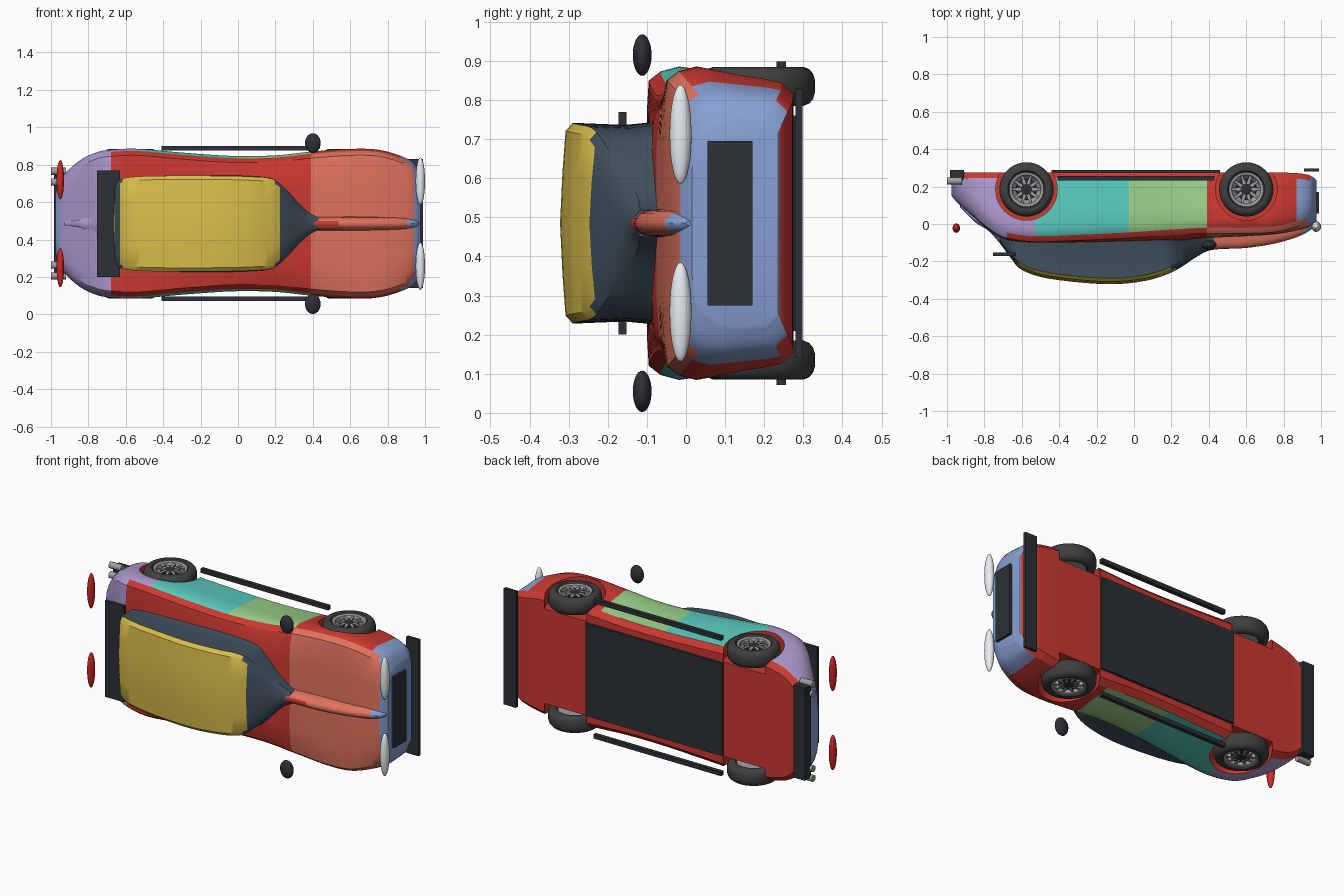
import bpy, bmesh, math
from mathutils import Vector

if "Cube" in bpy.data.objects:
    bpy.data.objects.remove(bpy.data.objects["Cube"])

ZC = 0.485  # the car lies on its side: x length, -y up, z across


def mat(name, r, g, b):
    m = bpy.data.materials.new(name)
    m.diffuse_color = (r, g, b, 1)
    m.use_nodes = True
    m.node_tree.nodes["Principled BSDF"].inputs["Base Color"].default_value = m.diffuse_color
    return m


RED = mat("red", .6, .04, .03)
SALMON = mat("salmon", .75, .17, .11)
BLUE = mat("blue", .24, .35, .65)
PURPLE = mat("purple", .42, .32, .62)
TEAL = mat("teal", .1, .6, .52)
GREEN = mat("green", .32, .62, .25)
SLATE = mat("slate", .05, .08, .11)
YELLOW = mat("yellow", .7, .52, .07)
DARK = mat("dark", .025, .03, .035)
TYRE = mat("rubber", .05, .05, .05)
RIM = mat("rim", .35, .35, .37)
LAMP = mat("lamp_white", .8, .85, .87)
TAIL = mat("lamp_red", .65, .02, .02)


def shade(ob, angle=35):
    bpy.ops.object.select_all(action='DESELECT')
    ob.select_set(True)
    bpy.context.view_layer.objects.active = ob
    bpy.ops.object.shade_smooth_by_angle(angle=math.radians(angle))


def finish(ob, mats):
    for m in mats:
        ob.data.materials.append(m)
    shade(ob)
    return ob


def add(name, bm):
    bmesh.ops.recalc_face_normals(bm, faces=bm.faces)
    me = bpy.data.meshes.new(name)
    bm.to_mesh(me)
    bm.free()
    ob = bpy.data.objects.new(name, me)
    bpy.context.collection.objects.link(ob)
    return ob


def smooth_rows(rows, n=5):
    """Catmull-Rom through the stations."""
    out = []
    for i in range(len(rows) - 1):
        quad = [rows[max(i - 1, 0)], rows[i], rows[i + 1], rows[min(i + 2, len(rows) - 1)]]
        for k in range(n):
            t = k / n
            out.append([.5 * (2 * b + (c - a) * t + (2 * a - 5 * b + 4 * c - d) * t * t
                              + (3 * b - a - 3 * c + d) * t ** 3) for a, b, c, d in zip(*quad)])
    return out + [rows[-1]]


def loft(name, rows, section, mats, pick, n=5):
    """section(row) gives (across, up) points from the top centre to the bottom centre."""
    bm = bmesh.new()
    rings = []
    for r in smooth_rows(rows, n):
        half = section(r)
        pts = half + [(-w, u) for w, u in half[-2:0:-1]]
        rings.append([bm.verts.new((r[0], -u, ZC + w)) for w, u in pts])
    for a, b in zip(rings, rings[1:]):
        for i in range(len(a)):
            j = (i + 1) % len(a)
            bm.faces.new((a[i], a[j], b[j], b[i]))
    bm.faces.new(rings[0])
    bm.faces.new(rings[-1])
    bmesh.ops.recalc_face_normals(bm, faces=bm.faces)
    for f in bm.faces:
        f.material_index = pick(f.calc_center_median(), f.normal)
    return finish(add(name, bm), mats)


def box(name, x0, x1, y0, y1, z0, z1, m=DARK):
    bm = bmesh.new()
    bmesh.ops.create_cube(bm, size=1)
    for v in bm.verts:
        v.co = ((x0 + x1) / 2 + v.co.x * (x1 - x0), (y0 + y1) / 2 + v.co.y * (y1 - y0),
                (z0 + z1) / 2 + v.co.z * (z1 - z0))
    return finish(add(name, bm), [m])


def ellipsoid(name, c, r, m):
    bm = bmesh.new()
    bmesh.ops.create_uvsphere(bm, u_segments=24, v_segments=14, radius=1)
    for v in bm.verts:
        v.co = Vector(c) + Vector(a * b for a, b in zip(v.co, r))
    return finish(add(name, bm), [m])


def lathe(name, profile, loc, mats, side=1, seg=40):
    """Revolve (radius, across) points about a z axis."""
    bm = bmesh.new()
    rings = [[bm.verts.new((loc[0] + r * math.cos(2 * math.pi * k / seg),
                            loc[1] + r * math.sin(2 * math.pi * k / seg), loc[2] + side * h))
              for k in range(seg)] for r, h in profile]
    for a, b in zip(rings, rings[1:]):
        for k in range(seg):
            bm.faces.new((a[k], a[(k + 1) % seg], b[(k + 1) % seg], b[k]))
    bm.faces.new(rings[0])
    bm.faces.new(rings[-1])
    return finish(add(name, bm), mats)


# body shell: x, half width, shoulder height, top height, lower half width, bottom
body_rows = [(-.975, .17, -.17, -.15, .16, -.25), (-.94, .25, -.13, -.11, .24, -.275),
             (-.85, .335, -.04, -.03, .32, -.275), (-.76, .38, .035, .045, .35, -.275),
             (-.68, .395, .075, .085, .36, -.275), (-.53, .40, .095, .10, .36, -.275),
             (-.3, .38, .088, .10, .35, -.275), (-.03, .362, .075, .095, .34, -.275),
             (.2, .365, .06, .09, .34, -.275), (.39, .385, .05, .075, .35, -.275),
             (.6, .40, .05, .065, .36, -.275), (.75, .395, .043, .055, .36, -.275),
             (.87, .362, .015, .035, .34, -.272), (.94, .325, -.015, .015, .315, -.26),
             (.975, .265, -.05, -.015, .26, -.235)]


def body_section(r):
    x, W, s, t, wb, b = r
    m = s - .075
    return [(0, t), (W * .5, t), (W * .75, t * .7 + s * .3), (W - .035, s), (W - .012, s - .03),
            (W, m), (W * .7 + wb * .3, m * .7 + b * .3), (W * .3 + wb * .7, m * .3 + b * .7),
            (wb, b + .03), (wb - .03, b), (0, b)]


def body_colour(c, n):
    if c.y > .24 and n.y > .5:
        return 0
    if c.x > .94 or c.x < -.95:
        return 2
    if c.x > .87:
        return 1 if n.y < -.5 else 2
    if c.x < -.68:
        return 3
    if n.y < -.45:
        return 1 if c.x > .39 else 0
    if -.53 < c.x < .39:
        return 4 if c.x < -.03 else 5
    return 3 if c.x < -.53 else 0


body = loft("body", body_rows, body_section, [RED, SALMON, BLUE, PURPLE, TEAL, GREEN], body_colour)

# wheels and wheel arches
for x in (-.575, .6):
    for s in (1, -1):
        cutter = lathe("arch_cutter", [(.165, .28), (.165, .5)], (x, .185, ZC), [RED], s)
        mod = body.modifiers.new("arch", 'BOOLEAN')
        mod.operation, mod.object, mod.solver = 'DIFFERENCE', cutter, 'EXACT'
        bpy.context.view_layer.objects.active = body
        bpy.ops.object.modifier_apply(modifier=mod.name)
        bpy.data.objects.remove(cutter)
        loc = (x, .185, ZC)
        lathe("tyre", [(.088, .35), (.09, .385), (.1, .398), (.115, .4), (.13, .394), (.14, .382),
                       (.145, .365), (.145, .335), (.14, .318), (.13, .306), (.115, .3), (.1, .302),
                       (.09, .315)], loc, [TYRE], s)
        lathe("rim", [(.05, .345), (.07, .362), (.078, .388), (.092, .392), (.092, .31), (.05, .31)],
              loc, [RIM], s)
        lathe("hub", [(.054, .33), (.054, .382), (.022, .386)], loc, [DARK], s, 24)
        bm = bmesh.new()
        for k in range(10):
            a = k * math.pi / 5
            vs = bmesh.ops.create_cube(bm, size=1)['verts']
            for v in vs:
                px, py = .045 + v.co.x * .06, v.co.y * .013
                v.co = (x + px * math.cos(a) - py * math.sin(a), .185 + px * math.sin(a) + py * math.cos(a),
                        ZC + s * (.375 + v.co.z * .02))
        finish(add("wheel_spokes", bm), [RIM])
# the arch edges need sharp shading, and the long cut polygons a clean triangulation
bm = bmesh.new()
bm.from_mesh(body.data)
bmesh.ops.triangulate(bm, faces=[f for f in bm.faces if len(f.verts) > 4])
bm.to_mesh(body.data)
bm.free()
shade(body, 30)

# cabin, pinched to a point at both ends: x, half width, roof height, base height
cabin_rows = [(-.93, .012, -.09, -.25), (-.85, .02, -.01, -.15), (-.78, .06, .035, -.08), (-.72, .13, .1, -.02),
              (-.66, .215, .18, 0), (-.6, .245, .245, 0), (-.45, .255, .293, 0), (-.15, .256, .322, 0),
              (.05, .252, .306, 0), (.18, .24, .268, 0), (.25, .19, .232, 0), (.32, .115, .185, 0),
              (.38, .06, .15, 0), (.43, .034, .133, 0)]


def cabin_section(r):
    x, W, t, b = r
    e = min(.02, W * .3)
    return [(0, t), (W * .5, t - e * .3), (W - e, t - e * .7), (W, t - e * 1.6),
            (W * .98, t * .5 + b * .5), (W, t * .33 + b * .67), (W * 1.08, b), (0, b)]


def cabin_colour(c, n):
    if c.x < -.72:
        return 2
    return 1 if n.y < -.6 and -.68 < c.x < .23 else 0


loft("cabin", cabin_rows, cabin_section, [SLATE, YELLOW, PURPLE], cabin_colour)

# hood spine, flaring into the hood
spine_rows = [(.36, .034, .15, 0), (.45, .033, .135, 0), (.6, .034, .128, 0), (.75, .034, .105, 0),
              (.87, .032, .07, -.03), (.94, .025, .035, -.05), (.97, .012, 0, -.06)]
loft("hood_spine", spine_rows,
     lambda r: [(r[1] * math.sin(a), r[2] - .05 * (1 - math.cos(a))) for a in (0, .4, .8, 1.2, 1.57)]
     + [(r[1] * 1.5, r[3]), (0, r[3])],
     [RED, SALMON, BLUE], lambda c, n: 2 if c.x > .9 else (1 if c.x > .55 or abs(n.z) > .6 else 0))

# trim along the centre line
box("front_bumper", .91, .99, .28, .298, .14, .83)
box("grille", .965, .99, .055, .17, .275, .695)
box("rear_bumper", -.985, -.91, .235, .29, .21, .76)
box("spoiler", -.755, -.63, -.172, -.152, .2, .77)
box("underbody_panel", -.44, .46, .27, .288, .21, .76)

# mirrored trim
for s in (1, -1):
    ellipsoid("headlight", (.975, -.014, ZC + s * .227), (.025, .028, .127), LAMP)
    ellipsoid("tail_light", (-.95, -.022, ZC + s * .235), (.02, .025, .105), TAIL)
    ellipsoid("side_mirror", (.4, -.112, ZC + s * .43), (.042, .024, .053), DARK)
    box("side_skirt", -.41, .43, .232, .256, ZC + s * .402 - .012, ZC + s * .402 + .012)
    for d in (.222, .28):
        bm = bmesh.new()
        bmesh.ops.create_cone(bm, cap_ends=True, segments=20, radius1=.019, radius2=.019, depth=.08)
        for v in bm.verts:
            v.co = (-.96 + v.co.z, .23 + v.co.x, ZC + s * d + v.co.y)
        finish(add("exhaust_pipe", bm), [RIM])
